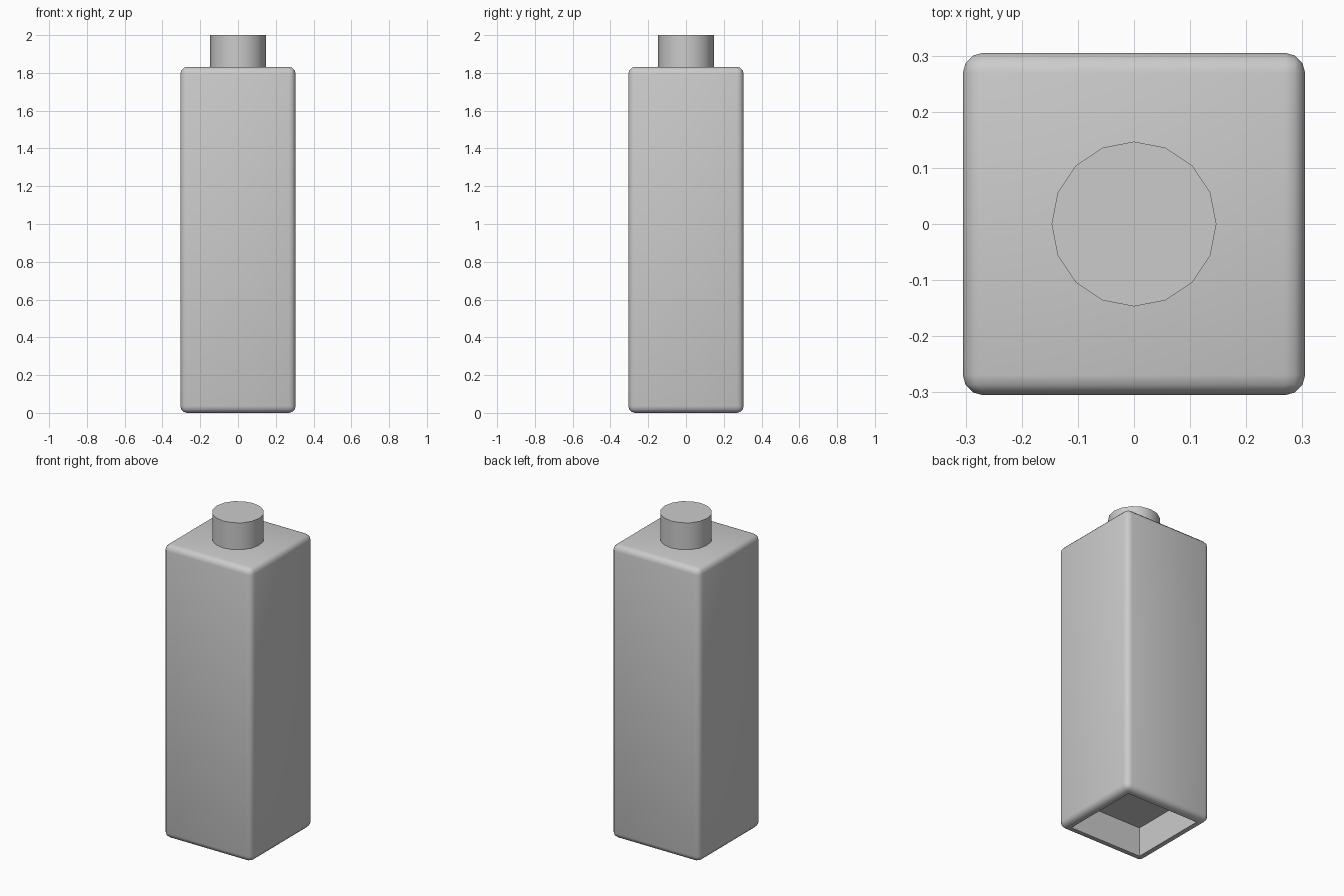
import bpy, bmesh, math
from mathutils import Matrix, Vector

if "Cube" in bpy.data.objects:
    bpy.data.objects.remove(bpy.data.objects["Cube"])

HALF, TOP, ROUND = 0.305, 1.832, 0.036


def finish(bm, name):
    mesh = bpy.data.meshes.new(name)
    bm.to_mesh(mesh)
    bm.free()
    obj = bpy.data.objects.new(name, mesh)
    bpy.context.collection.objects.link(obj)
    bpy.ops.object.select_all(action='DESELECT')
    obj.select_set(True)
    bpy.context.view_layer.objects.active = obj
    bpy.ops.object.shade_smooth_by_angle(angle=math.radians(40))
    return obj


# Square bottle body with rounded edges
bm = bmesh.new()
bmesh.ops.create_cube(bm, size=1)
bmesh.ops.scale(bm, vec=(2 * HALF, 2 * HALF, TOP), verts=bm.verts)
bmesh.ops.translate(bm, vec=(0, 0, TOP / 2), verts=bm.verts)
bmesh.ops.bevel(bm, geom=bm.edges[:], offset=ROUND, segments=3,
                profile=0.5, affect='EDGES')

# Straight-walled recess in the base
bm.normal_update()
base = min(bm.faces, key=lambda f: f.calc_center_median().z)
bmesh.ops.inset_region(bm, faces=[base], thickness=0.025)
ext = bmesh.ops.extrude_discrete_faces(bm, faces=[base])
floor = ext['faces'][0]
bmesh.ops.translate(bm, vec=(0, 0, 0.184), verts=floor.verts)
finish(bm, "bottle_body")

# Sixteen-sided cap on top
bm = bmesh.new()
bmesh.ops.create_cone(bm, cap_ends=True, segments=16, radius1=0.147,
                      radius2=0.147, depth=2 - TOP + 0.01,
                      matrix=Matrix.Translation(Vector((0, 0, (2 + TOP - 0.01) / 2))))
finish(bm, "bottle_cap")
